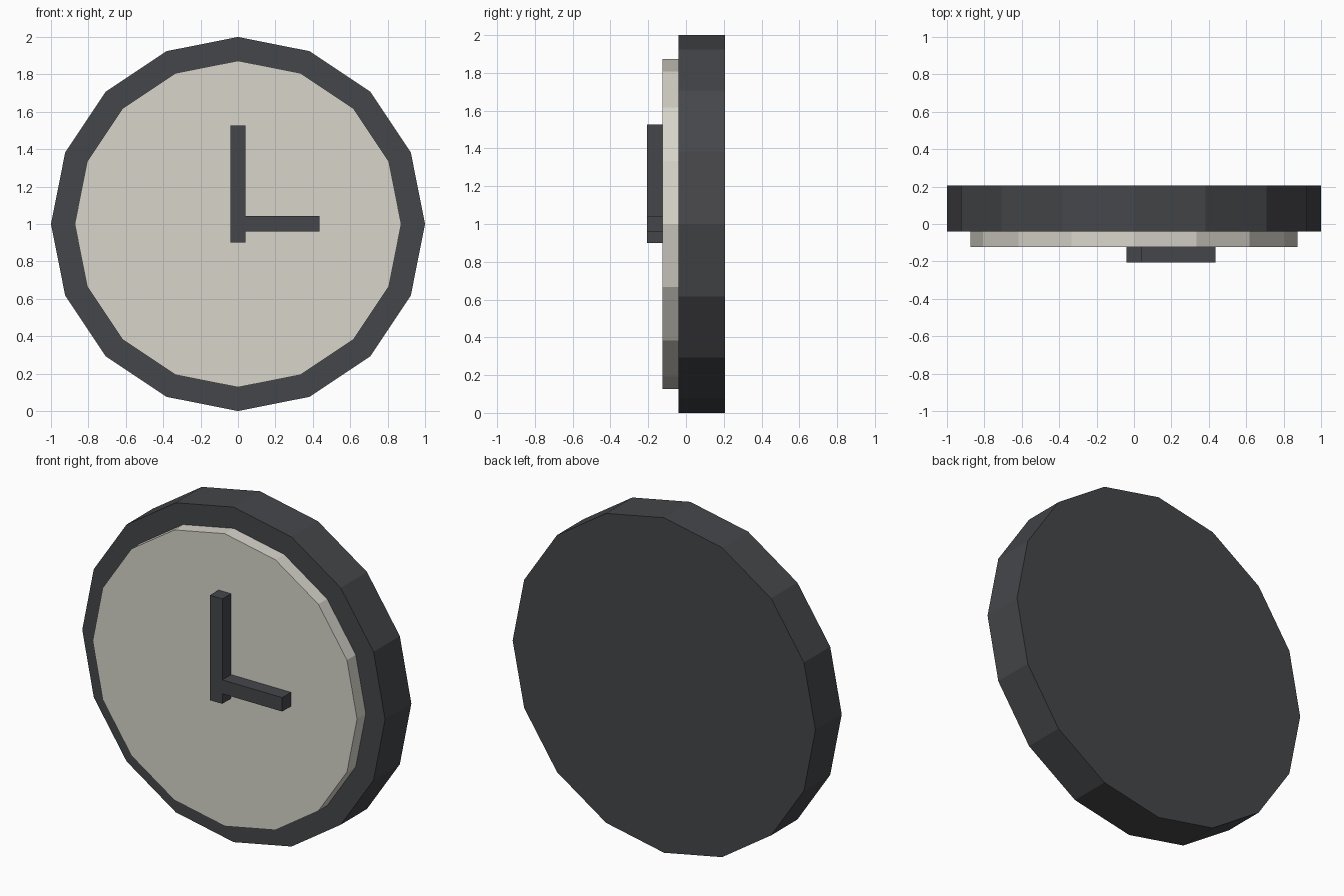
import bpy
from math import pi

if "Cube" in bpy.data.objects:
    bpy.data.objects.remove(bpy.data.objects["Cube"])


def material(name, color):
    m = bpy.data.materials.new(name)
    m.diffuse_color = (*color, 1)
    m.use_nodes = True
    m.node_tree.nodes["Principled BSDF"].inputs["Base Color"].default_value = m.diffuse_color
    return m


dark = material("dark_grey", (0.06, 0.062, 0.068))
cream = material("cream", (0.68, 0.66, 0.59))


def disc(name, radius, y0, y1, mat):
    bpy.ops.mesh.primitive_cylinder_add(vertices=16, radius=radius, depth=y1 - y0,
                                        location=(0, (y0 + y1) / 2, 1), rotation=(pi / 2, 0, 0))
    ob = bpy.context.object
    ob.name = name
    ob.data.materials.append(mat)


def box(name, x, y, z, mat):
    bpy.ops.mesh.primitive_cube_add(size=1, location=[sum(r) / 2 for r in (x, y, z)])
    ob = bpy.context.object
    ob.name = name
    ob.scale = [r[1] - r[0] for r in (x, y, z)]
    ob.data.materials.append(mat)


# Case and raised dial
disc("clock_case", 1.0, -0.041, 0.207, dark)
disc("clock_dial", 0.873, -0.124, -0.041, cream)

# Hands standing proud of the dial
hand_y = (-0.207, -0.124)
box("minute_hand", (-0.041, 0.041), hand_y, (0.90, 1.526), dark)
box("hour_hand", (0.041, 0.437), hand_y, (0.96, 1.043), dark)
